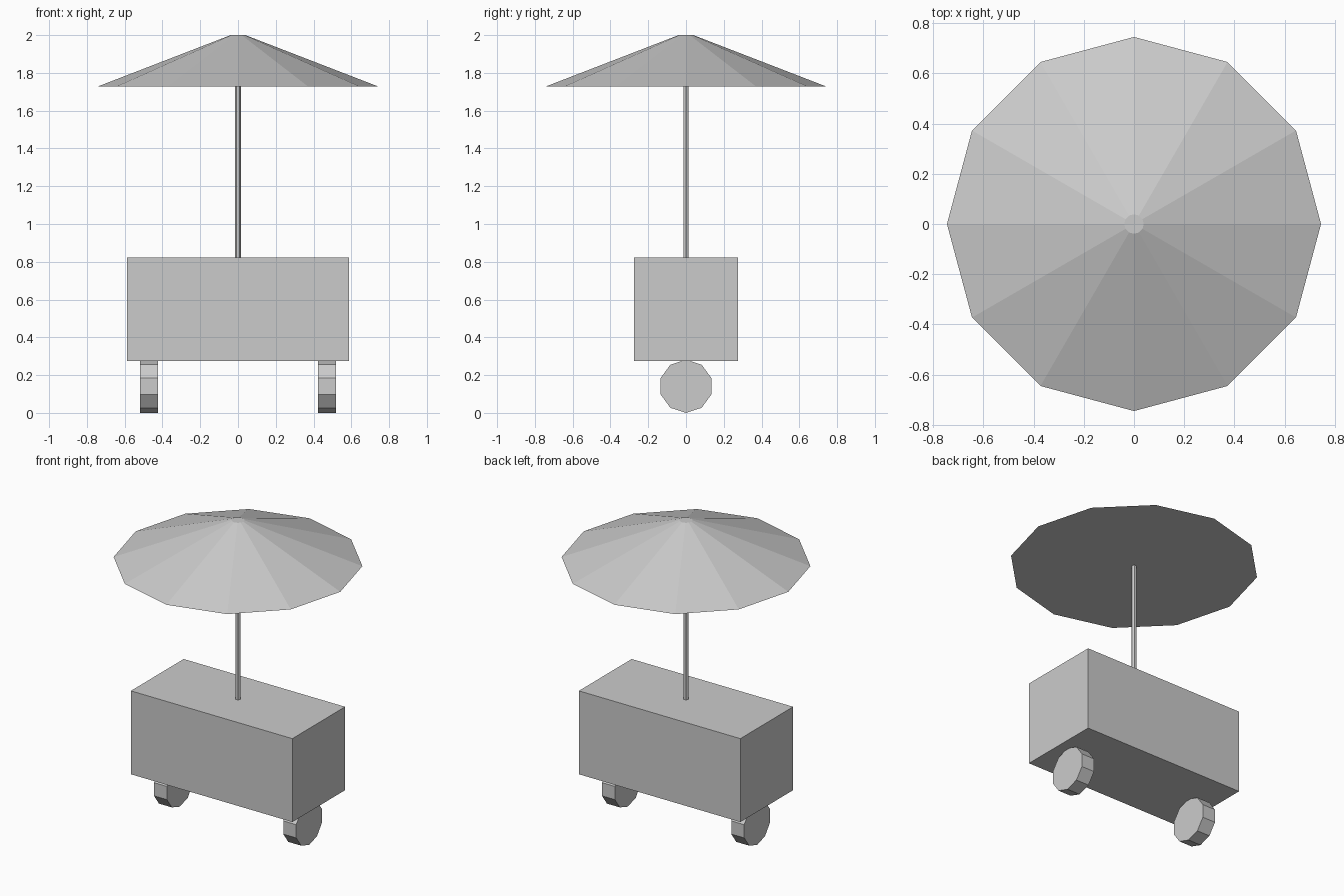
import bpy, bmesh, math
from mathutils import Matrix

if "Cube" in bpy.data.objects:
    bpy.data.objects.remove(bpy.data.objects["Cube"])

grey = bpy.data.materials.new("plain grey")
grey.diffuse_color = (0.6, 0.6, 0.6, 1)
grey.use_nodes = True
grey.node_tree.nodes["Principled BSDF"].inputs["Base Color"].default_value = grey.diffuse_color


def finish(name, bm):
    bmesh.ops.recalc_face_normals(bm, faces=bm.faces)
    mesh = bpy.data.meshes.new(name)
    bm.to_mesh(mesh)
    bm.free()
    mesh.materials.append(grey)
    obj = bpy.data.objects.new(name, mesh)
    bpy.context.collection.objects.link(obj)
    return obj


def tapered_prism(name, sides, r0, r1, z0, z1, matrix=Matrix()):
    """Capped prism along z with its first corner on the +x axis."""
    bm = bmesh.new()
    rings = []
    for r, z in ((r0, z0), (r1, z1)):
        rings.append([bm.verts.new((r * math.cos(2 * math.pi * i / sides),
                                    r * math.sin(2 * math.pi * i / sides), z))
                      for i in range(sides)])
    low, high = rings
    for i in range(sides):
        j = (i + 1) % sides
        bm.faces.new((low[i], low[j], high[j], high[i]))
    bm.faces.new(low[::-1])
    bm.faces.new(high)
    bm.transform(matrix)
    return finish(name, bm)


# cart body
bm = bmesh.new()
bmesh.ops.create_cube(bm, size=1)
bm.transform(Matrix.Translation((0, 0, 0.549)) @ Matrix.Diagonal((1.176, 0.549, 0.549, 1)))
finish("cart_body", bm)

# ten-sided wheels, one at each end, axle along x
for side, x in (("left", -0.471), ("right", 0.471)):
    place = Matrix.Translation((x, 0, 0.141)) @ Matrix.Rotation(math.pi / 2, 4, 'Y')
    tapered_prism(side + "_wheel", 10, 0.141, 0.141, -0.047, 0.047, place)

# parasol pole and canopy
tapered_prism("pole", 6, 0.0165, 0.0165, 0.82, 1.74)
tapered_prism("canopy", 12, 0.745, 0.039, 1.727, 2.0)
